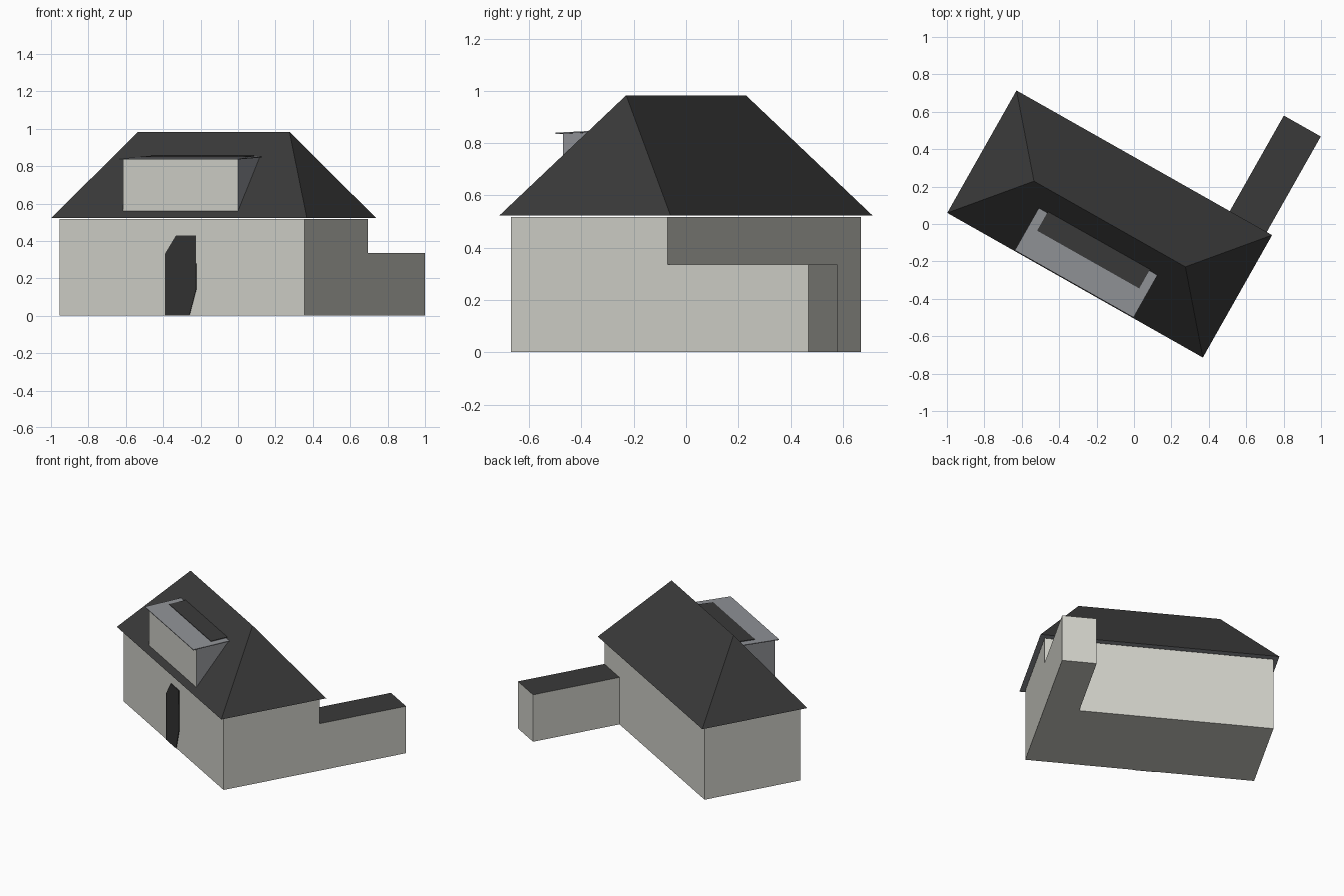
import bpy, bmesh, math
from mathutils import Matrix, Vector

cube = bpy.data.objects.get("Cube")
if cube:
    bpy.data.objects.remove(cube, do_unlink=True)


def material(name, r, g, b):
    m = bpy.data.materials.new(name)
    m.use_nodes = True
    m.diffuse_color = (r, g, b, 1)
    node = next(n for n in m.node_tree.nodes if n.type == "BSDF_PRINCIPLED")
    node.inputs["Base Color"].default_value = (r, g, b, 1)
    node.inputs["Roughness"].default_value = 0.9
    return m


PLASTER = material("warm pale plaster", 0.63, 0.63, 0.58)
SLATE = material("dark roofing", 0.042, 0.042, 0.042)
GREY = material("grey cladding", 0.28, 0.29, 0.31)
DOOR = material("door black", 0.033, 0.033, 0.033)

# The whole house is turned on its plot
PLACE = Matrix.Translation((-0.13, 0, 0)) @ Matrix.Rotation(math.radians(-29.5), 4, "Z")


def finish(name, bm, mats, rule=None):
    bmesh.ops.recalc_face_normals(bm, faces=bm.faces)
    if rule:
        for f in bm.faces:
            f.material_index = rule(f.normal)
    bm.transform(PLACE)
    mesh = bpy.data.meshes.new(name)
    bm.to_mesh(mesh)
    bm.free()
    for m in mats:
        mesh.materials.append(m)
    obj = bpy.data.objects.new(name, mesh)
    bpy.context.collection.objects.link(obj)
    return obj


def extrude(name, outline, offset, mats, rule=None):
    """Sweep a flat outline along an offset into a closed solid."""
    bm = bmesh.new()
    face = bm.faces.new([bm.verts.new(p) for p in outline])
    ext = bmesh.ops.extrude_face_region(bm, geom=[face], use_keep_orig=True)
    moved = [g for g in ext["geom"] if isinstance(g, bmesh.types.BMVert)]
    bmesh.ops.translate(bm, verts=moved, vec=Vector(offset))
    return finish(name, bm, mats, rule)


def box(name, x0, x1, y0, y1, z0, z1, mats, rule=None):
    base = [(x0, y0, z0), (x1, y0, z0), (x1, y1, z0), (x0, y1, z0)]
    return extrude(name, base, (0, 0, z1 - z0), mats, rule)


def side_prism(name, x0, x1, profile, mats, rule=None):
    return extrude(name, [(x0, y, z) for y, z in profile], (x1 - x0, 0, 0), mats, rule)


# Main walls and the low annex with its flat dark roof
W, D = 0.752, 0.344
box("main_walls", -W, W, -D, D, 0, 0.517, [PLASTER])
box("annex", 0.525, W, D, 0.963, 0, 0.335, [PLASTER, SLATE],
    lambda n: 1 if n.z > 0.5 else 0)

# Hipped roof with a pale underside
EAVE, RIDGE = 0.523, 0.983
bm = bmesh.new()
corners = [bm.verts.new((x, y, EAVE)) for x, y in
           ((-0.785, -0.376), (0.785, -0.376), (0.785, 0.376), (-0.785, 0.376))]
left, right = [bm.verts.new((x, 0, RIDGE)) for x in (-0.465, 0.465)]
a, b, c, d = corners
for loop in ((a, b, right, left), (b, c, right), (c, d, left, right), (d, a, left), (d, c, b, a)):
    bm.faces.new(loop)
finish("hipped_roof", bm, [SLATE, GREY], lambda n: 1 if n.z < -0.5 else 0)

# Dormer: pale front, grey cheeks
side_prism("dormer_body", -0.363, 0.345,
           [(-D - 0.001, 0.53), (-D - 0.001, 0.836), (-0.1, 0.846), (-0.1, 0.53)],
           [GREY, PLASTER], lambda n: 1 if n.y < -0.5 else 0)

# Thin, slightly tilted dormer cover with a dark panel on it
side_prism("dormer_cover", -0.372, 0.357,
           [(-0.372, 0.835), (-0.372, 0.84), (-0.113, 0.851), (-0.113, 0.846)], [GREY])
side_prism("dormer_roof_panel", -0.32, 0.307,
           [(-0.222, 0.844), (-0.222, 0.85), (-0.105, 0.856), (-0.105, 0.848)], [SLATE])

# Front door plate with clipped corners
door = [(-0.103, 0), (0.046, 0), (0.088, 0.14), (0.087, 0.43), (-0.034, 0.43), (-0.103, 0.33)]
extrude("front_door", [(x, -D, z) for x, z in door], (0, -0.004, 0), [DOOR])
